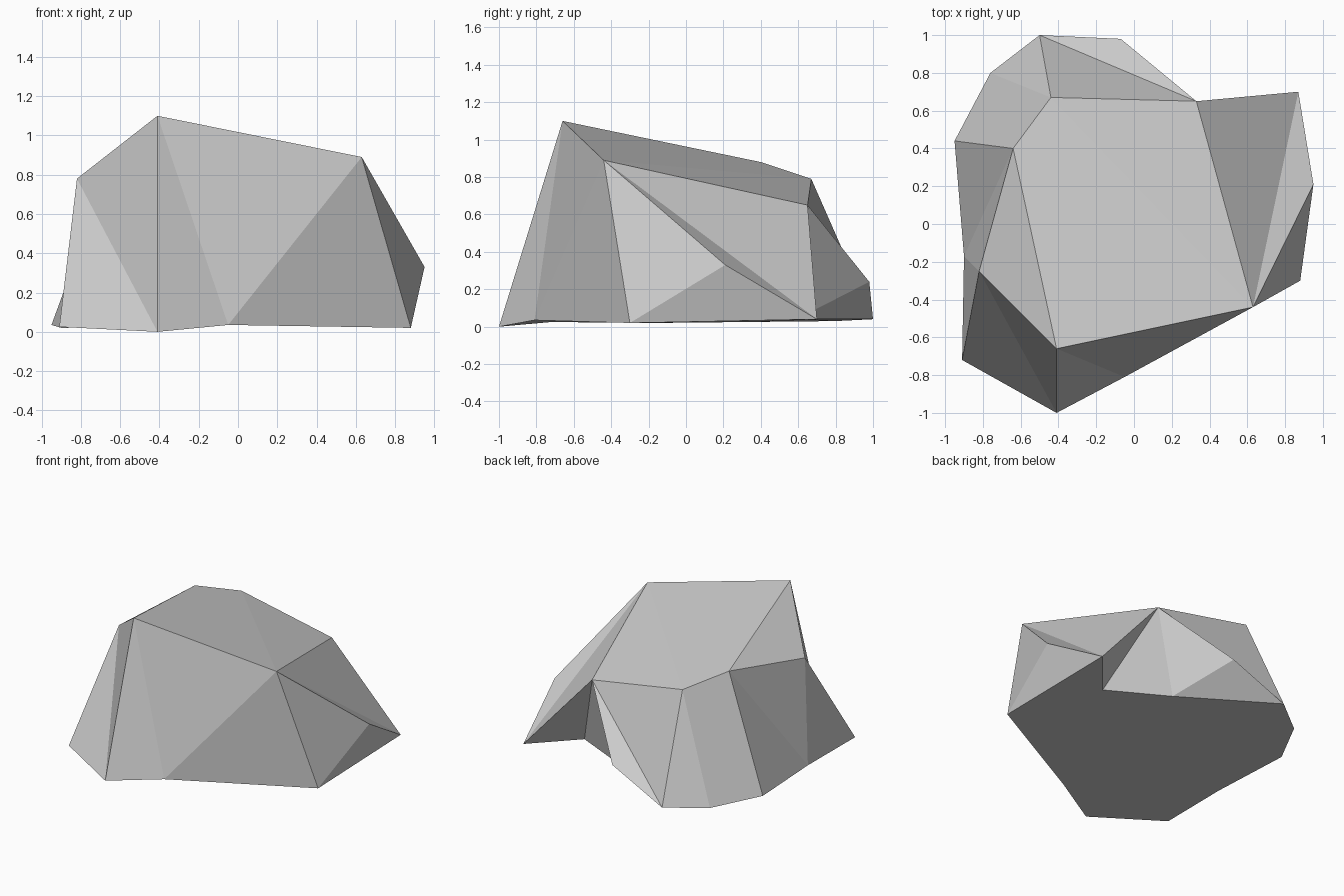
import bpy
import bmesh

default_cube = bpy.data.objects.get("Cube")
if default_cube:
    bpy.data.objects.remove(default_cube, do_unlink=True)

# Stone material
stone = bpy.data.materials.new("pale_grey_stone")
stone.use_nodes = True
grey = (0.6, 0.6, 0.6, 1)
stone.diffuse_color = grey
stone.node_tree.nodes["Principled BSDF"].inputs["Base Color"].default_value = grey

# Corners of the boulder: crown rim, jutting spurs and foot outline
corners = {
    # Crown
    "peak": (-.41, -.66, 1.10), "shoulder": (.63, -.44, .89),
    "dip": (.33, .65, .65), "back_rim": (-.44, .67, .79),
    "side_rim": (-.64, .40, .88), "cheek": (-.82, -.25, .78),
    # Spurs overhanging the foot
    "side_spur": (.95, .21, .33), "corner_spur": (.87, .70, .04),
    "back_spur": (-.07, .98, .24),
    # Foot
    "toe": (-.41, -1, 0), "front_foot": (-.91, -.72, .025),
    "waist_foot": (-.90, -.17, .02), "side_foot": (-.95, .44, .035),
    "bevel_foot": (-.76, .80, .03), "back_foot": (-.50, 1, .04),
    "inner_foot": (.15, .59, .04), "notch_foot": (.59, .37, .025),
    "heel": (.88, -.30, .02), "front_edge": (-.05, -.81, .035),
}

facets = [
    # Top
    "peak shoulder back_rim side_rim", "shoulder dip back_rim", "peak side_rim cheek",
    # Front
    "cheek front_foot toe", "cheek toe peak", "peak toe front_edge",
    "peak front_edge shoulder", "shoulder front_edge heel",
    # Left flank with its overhang
    "shoulder heel side_spur", "shoulder side_spur corner_spur",
    "side_spur heel corner_spur", "shoulder corner_spur dip",
    "heel notch_foot corner_spur", "corner_spur notch_foot dip",
    # Back hollow and spur
    "dip notch_foot inner_foot", "dip inner_foot back_spur",
    "inner_foot back_foot back_spur", "dip back_spur back_foot",
    "dip back_foot back_rim",
    # Right flank
    "back_rim back_foot bevel_foot", "back_rim bevel_foot side_foot side_rim",
    "side_rim side_foot waist_foot", "side_rim waist_foot cheek",
    "cheek waist_foot front_foot",
    # Underside
    "toe front_foot waist_foot side_foot bevel_foot back_foot "
    "inner_foot notch_foot heel front_edge",
]

# Boulder
bm = bmesh.new()
verts = {name: bm.verts.new(point) for name, point in corners.items()}
for facet in facets:
    bm.faces.new([verts[name] for name in facet.split()])
bmesh.ops.recalc_face_normals(bm, faces=bm.faces[:])

mesh = bpy.data.meshes.new("boulder")
bm.to_mesh(mesh)
bm.free()
mesh.materials.append(stone)
boulder = bpy.data.objects.new("boulder", mesh)
bpy.context.collection.objects.link(boulder)
